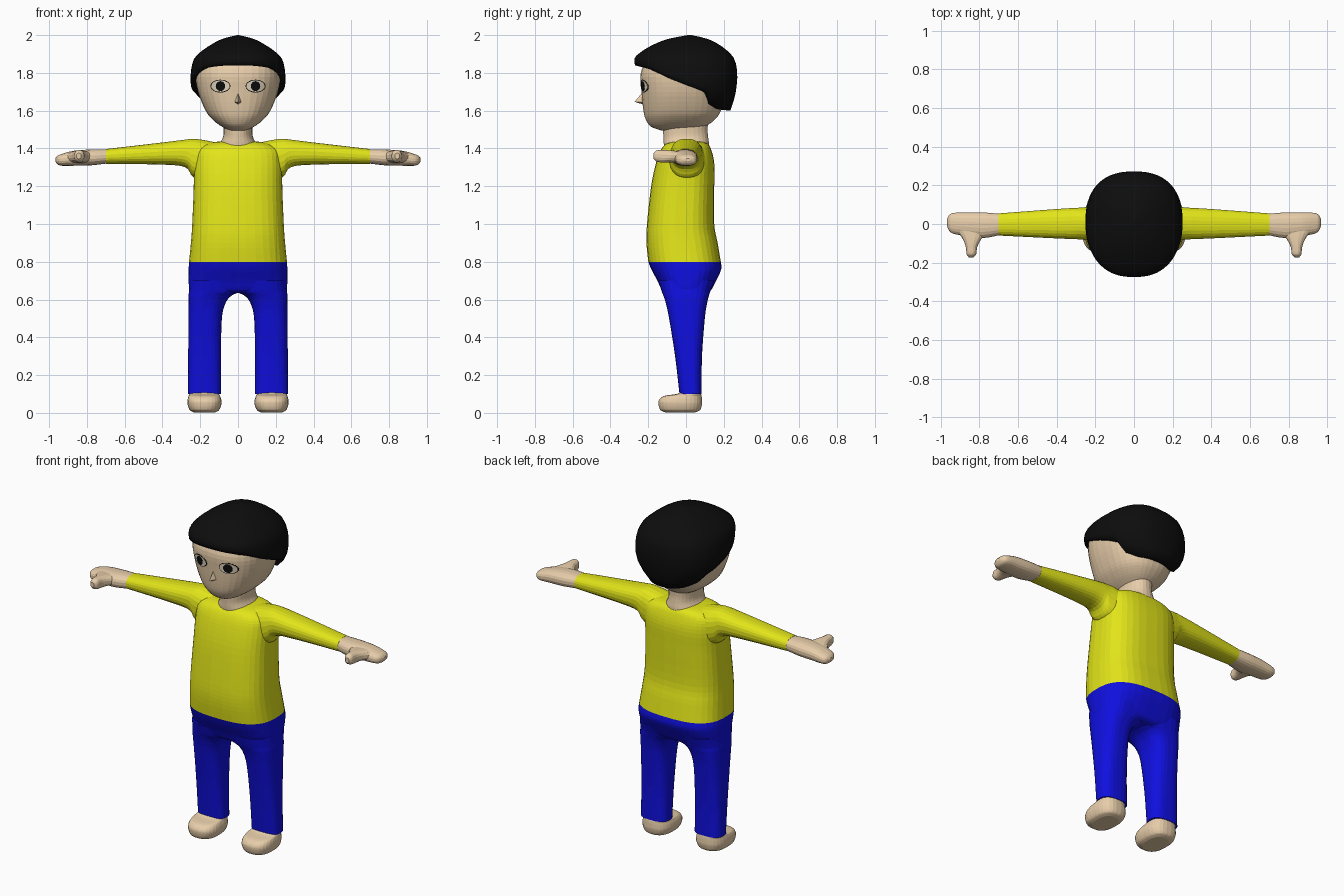
import bpy
import bmesh
from math import cos, sin, pi

default_cube = bpy.data.objects.get("Cube")
if default_cube:
    bpy.data.objects.remove(default_cube, do_unlink=True)


def material(name, red, green, blue):
    mat = bpy.data.materials.new(name)
    mat.use_nodes = True
    colour = (red, green, blue, 1)
    mat.diffuse_color = colour
    shader = mat.node_tree.nodes["Principled BSDF"]
    shader.inputs["Base Color"].default_value = colour
    shader.inputs["Roughness"].default_value = .8
    return mat


skin = material("skin", .8, .61, .4)
yellow = material("yellow shirt", .76, .78, .01)
blue = material("blue trousers", .005, .005, .75)
black = material("black hair", .004, .004, .004)
eye_white = material("eye white", .82, .72, .55)


def finish(name, bm, mat, mirrored=False):
    """Turn a bmesh into an object, optionally mirrored to the other side."""
    bmesh.ops.recalc_face_normals(bm, faces=bm.faces)
    mesh = bpy.data.meshes.new(name)
    bm.to_mesh(mesh)
    bm.free()
    mesh.materials.append(mat)
    obj = bpy.data.objects.new(name, mesh)
    bpy.context.collection.objects.link(obj)
    if mirrored:
        mirror = obj.modifiers.new("other side", 'MIRROR')
        mirror.use_mirror_merge = False
    return obj


def refine(rows, steps=4):
    """Pass a smooth spline through the key sections."""
    padded = [rows[0]] + list(rows) + [rows[-1]]
    result = []
    for a, b, c, d in zip(padded, padded[1:], padded[2:], padded[3:]):
        for step in range(steps):
            t = step / steps
            result.append([
                q + t / 2 * (r - p + t * (2*p - 5*q + 4*r - s + t * (3*(q - r) + s - p)))
                for p, q, r, s in zip(a, b, c, d)])
    result.append(list(rows[-1]))
    return result


def outline(section, angle, power):
    """Point on a rounded-box cross-section given by its four limits."""
    u0, u1, v0, v1 = section
    c, s = cos(angle), sin(angle)
    u = (abs(c) ** (2 / power)) * (1 if c > 0 else -1)
    v = (abs(s) ** (2 / power)) * (1 if s > 0 else -1)
    return (u0 + u1 + u * (u1 - u0)) / 2, (v0 + v1 + v * (v1 - v0)) / 2


def skin_rings(bm, rings):
    """Bridge successive rings of points and cap both ends."""
    loops = [[bm.verts.new(p) for p in ring] for ring in rings]
    for low, high in zip(loops, loops[1:]):
        for i in range(len(low)):
            j = (i + 1) % len(low)
            bm.faces.new((low[i], low[j], high[j], high[i]))
    bm.faces.new(loops[0])
    bm.faces.new(loops[-1])


PLACE = {
    'X': lambda p, u, v: (p, u, v),
    'Y': lambda p, u, v: (u, p, v),
    'Z': lambda p, u, v: (u, v, p),
}


def loft(name, mat, rows, axis='Z', power=2.4, sides=28, mirrored=False):
    """Rows hold a position on the axis, then section limits or half width."""
    rows = [(r[0], -r[1], *r[1:]) if len(r) == 4 else r for r in rows]
    rings = []
    for position, *section in refine(rows):
        rings.append([PLACE[axis](position, *outline(section, 2*pi*(i + .5)/sides, power))
                      for i in range(sides)])
    bm = bmesh.new()
    skin_rings(bm, rings)
    return finish(name, bm, mat, mirrored)


# Shirt: height, half width, front, back
loft("shirt_body", yellow, [
    (.8, .26, -.2, .185), (.9, .25, -.21, .168), (1, .243, -.207, .15),
    (1.2, .235, -.185, .15), (1.32, .235, -.16, .15), (1.39, .225, -.135, .135),
    (1.425, .17, -.105, .115), (1.437, .1, -.06, .08)], power=2.7, sides=36)

# Sleeves: distance out, front, back, bottom, top
loft("sleeves", yellow, [
    (.08, -.09, .1, 1.25, 1.425), (.18, -.09, .1, 1.23, 1.445),
    (.24, -.085, .09, 1.25, 1.452), (.28, -.08, .085, 1.3, 1.447),
    (.4, -.075, .078, 1.314, 1.432), (.7, -.06, .055, 1.318, 1.397)],
    axis='X', mirrored=True, sides=24)

# Hands and thumbs
loft("hands", skin, [
    (.7, -.059, .054, 1.319, 1.396), (.78, -.073, .06, 1.31, 1.395),
    (.87, -.062, .06, 1.308, 1.388), (.93, -.052, .058, 1.308, 1.372),
    (.955, -.036, .048, 1.315, 1.362), (.967, -.01, .025, 1.332, 1.348)],
    axis='X', mirrored=True, sides=20)
loft("thumbs", skin, [
    (-.03, .75, .92, 1.32, 1.385), (-.08, .79, .885, 1.325, 1.39),
    (-.12, .81, .87, 1.325, 1.392), (-.155, .815, .866, 1.33, 1.39),
    (-.172, .83, .855, 1.345, 1.375)], axis='Y', mirrored=True, sides=16)

# Trousers: hips, then legs
loft("trouser_hips", blue, [
    (.635, .23, -.1, .11), (.65, .257, -.128, .133), (.7, .262, -.152, .16),
    (.76, .262, -.184, .187), (.8, .26, -.2, .185)], power=2.7, sides=36)
loft("trouser_legs", blue, [
    (.1, .09, .265, -.035, .083), (.3, .09, .264, -.058, .085),
    (.5, .085, .263, -.09, .1), (.58, .066, .263, -.107, .112),
    (.62, .035, .262, -.12, .122), (.645, -.01, .26, -.13, .13),
    (.7, -.02, .255, -.148, .15)], power=2.7, mirrored=True)

# Bare feet
loft("feet", skin, [
    (.003, .12, .235, -.11, .05), (.015, .1, .256, -.136, .075),
    (.045, .087, .267, -.146, .085), (.07, .088, .267, -.142, .085),
    (.09, .095, .262, -.115, .083), (.1, .1, .258, -.05, .08),
    (.115, .11, .25, -.025, .07)], power=2.6, mirrored=True)

# Neck and head
loft("neck", skin, [
    (1.37, .12, -.11, .115), (1.42, .1, -.118, .122), (1.46, .08, -.12, .118),
    (1.5, .077, -.122, .115), (1.56, .08, -.12, .12)], power=2.2)
head_rows = [
    (1.495, .045, -.13, .05), (1.515, .085, -.185, .1), (1.55, .132, -.212, .15),
    (1.6, .172, -.226, .185), (1.7, .212, -.236, .2), (1.8, .225, -.24, .21),
    (1.87, .2, -.2, .19), (1.92, .12, -.12, .12)]
loft("head", skin, head_rows, sides=36)


def section_at(rows, height):
    """Linear lookup of a section at a given height."""
    for low, high in zip(rows, rows[1:]):
        if height <= high[0]:
            t = max(0, (height - low[0]) / max(high[0] - low[0], 1e-6))
            return [a + t * (b - a) for a, b in zip(low[1:], high[1:])]
    return rows[-1][1:]


# Eyes: thin plates that follow the curve of the face
face = refine(head_rows)


def face_y(x, z):
    width, front, back = section_at(face, z)
    bulge = (1 - min(1, abs(x / width)) ** 2.4) ** (1 / 2.4)
    return (front + back) / 2 + bulge * (front - back) / 2


def eye_plate(name, mat, width, height, lift, sides=24):
    rings = []
    for scale, out in ((1, -.003), (1, lift), (.66, lift), (.33, lift), (.04, lift)):
        ring = []
        for i in range(sides):
            a = 2 * pi * i / sides
            x = .093 + scale * width * cos(a)
            z = 1.73 + scale * height * sin(a)
            ring.append((x, face_y(x, z) - out, z))
        rings.append(ring)
    bm = bmesh.new()
    skin_rings(bm, rings)
    finish(name, bm, mat, mirrored=True)


eye_plate("eye_rims", black, .053, .034, .001)
eye_plate("eye_whites", eye_white, .049, .03, .003)
eye_plate("pupils", black, .025, .026, .005)

# Nose: a small pointed wedge
bm = bmesh.new()
tip, bridge, left, right, base = [bm.verts.new(p) for p in (
    (0, -.272, 1.647), (0, -.228, 1.7), (.02, -.225, 1.645),
    (-.02, -.225, 1.645), (0, -.225, 1.632))]
for corners in ((tip, bridge, left), (tip, right, bridge), (tip, left, base),
                (tip, base, right), (bridge, right, base, left)):
    bm.faces.new(corners)
finish("nose", bm, skin)

# Hair: a cap whose rim drops from the fringe to the nape
hair_rows = refine([
    (1.6, .15, -.2, .235), (1.66, .215, -.22, .255), (1.72, .247, -.24, .267),
    (1.8, .25, -.256, .272), (1.87, .235, -.275, .258), (1.91, .2, -.24, .228),
    (1.95, .142, -.172, .175), (1.98, .083, -.095, .115), (2, .005, .01, .03)])
rim_rows = [(-.27, 1.84), (-.2, 1.82), (-.1, 1.77), (.03, 1.72), (.11, 1.69),
            (.125, 1.635), (.2, 1.605), (.27, 1.6)]
sides, levels = 64, 14
rings = [[] for _ in range(levels + 2)]
for i in range(sides):
    angle = 2 * pi * (i + .5) / sides
    nominal = outline((-1, 1, -.27, .27), angle, 2.4)[1]
    rim = section_at(rim_rows, nominal)[0]
    for level in range(levels + 1):
        z = rim + (2 - rim) * sin(level / levels * pi / 2)
        width, front, back = section_at(hair_rows, z)
        x, y = outline((-width, width, front, back), angle, 2.4)
        rings[level + 1].append((x, y, z))
    x, y, z = rings[1][i]
    rings[0].append((x * .75, y * .75, z + .01))
bm = bmesh.new()
skin_rings(bm, rings)
hair = finish("hair", bm, black)
for polygon in hair.data.polygons:
    polygon.use_smooth = True
